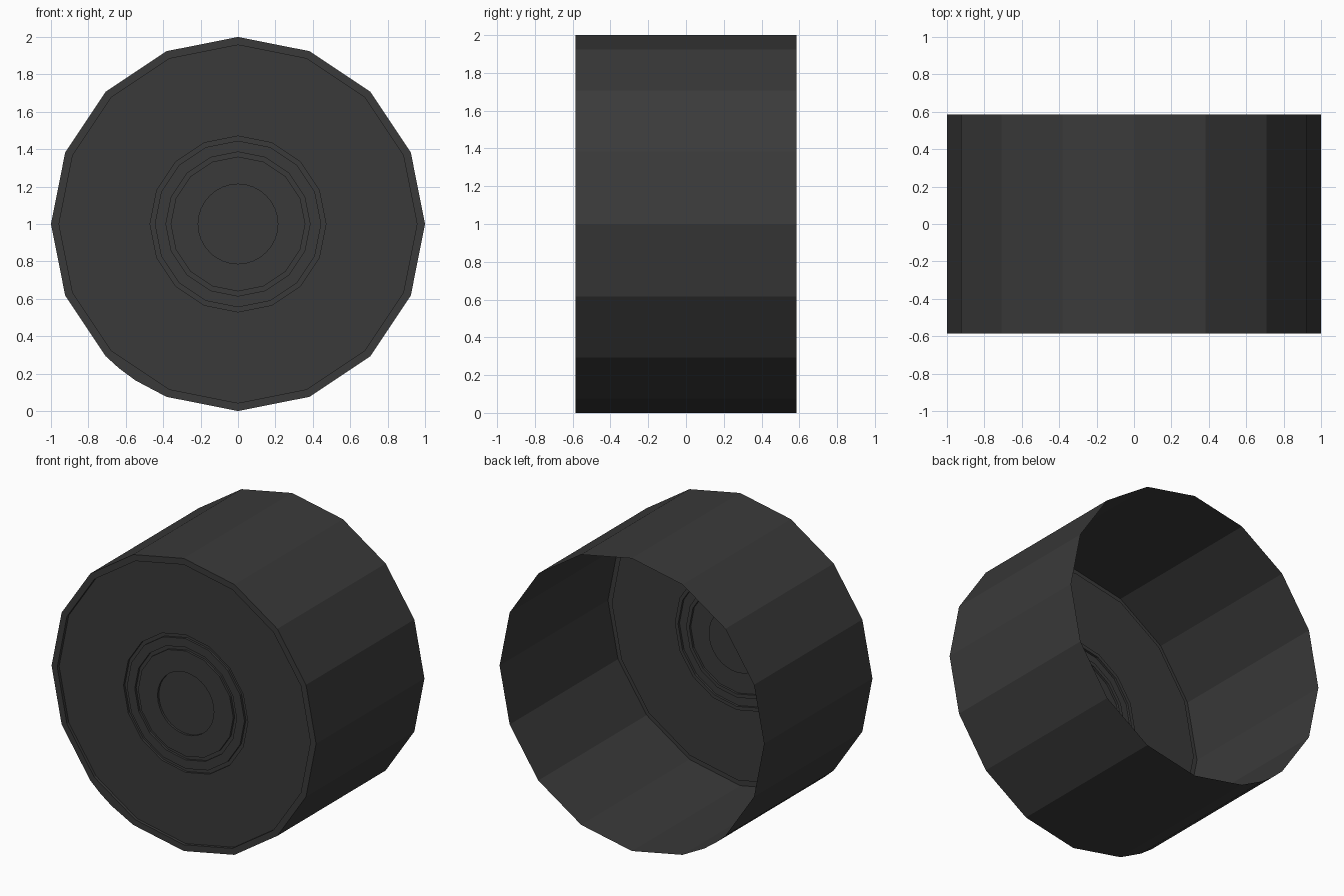
import bpy, bmesh, math

if "Cube" in bpy.data.objects:
    bpy.data.objects.remove(bpy.data.objects["Cube"])

R16 = math.pi / 8
mat = bpy.data.materials.new("dark charcoal")
mat.diffuse_color = (0.042, 0.042, 0.042, 1)
mat.use_nodes = True
mat.node_tree.nodes["Principled BSDF"].inputs["Base Color"].default_value = mat.diffuse_color

# Angles: 32 steps plus the two extra points that round one facet at lower left
angles = sorted([math.radians(11.25 * i) for i in range(32) if i != 21]
                + [math.radians(230.6), math.radians(236.8)])


def radius(r, a):
    """Sixteen-sided rings, with a round hub and one rounded outer facet."""
    rounded = r < 0.3 or (r > 0.98 and math.radians(226) < a < math.radians(246))
    if rounded:
        return r
    off = (a + 1e-9) % R16 - R16 / 2
    return r * math.cos(R16 / 2) / math.cos(off)


# Profile from the open back edge, round the front rim, to the hub (radius, y)
F = -0.585
profile = [(1.0, 0.585), (1.0, F), (0.957, F), (0.957, F + 0.02),
           (0.47, F + 0.02), (0.47, F + 0.035), (0.445, F + 0.035), (0.445, F + 0.02),
           (0.385, F + 0.02), (0.385, F + 0.035), (0.36, F + 0.035), (0.36, F + 0.02),
           (0.213, F + 0.02), (0.213, F + 0.035)]

bm = bmesh.new()
rings = []
for r, y in profile:
    rings.append([bm.verts.new((radius(r, a) * math.cos(a), y,
                                1 + radius(r, a) * math.sin(a))) for a in angles])
n = len(angles)
for p, q in zip(rings, rings[1:]):
    for i in range(n):
        j = (i + 1) % n
        bm.faces.new((p[i], p[j], q[j], q[i]))
# Hub disc
bm.faces.new(rings[-1])
bmesh.ops.recalc_face_normals(bm, faces=bm.faces)
# Make sure the hub faces the front
bm.faces.ensure_lookup_table()
if bm.faces[-1].normal.y > 0:
    bmesh.ops.reverse_faces(bm, faces=bm.faces)

mesh = bpy.data.meshes.new("open_drum")
bm.to_mesh(mesh)
bm.free()
mesh.materials.append(mat)
drum = bpy.data.objects.new("open_drum", mesh)
bpy.context.collection.objects.link(drum)
